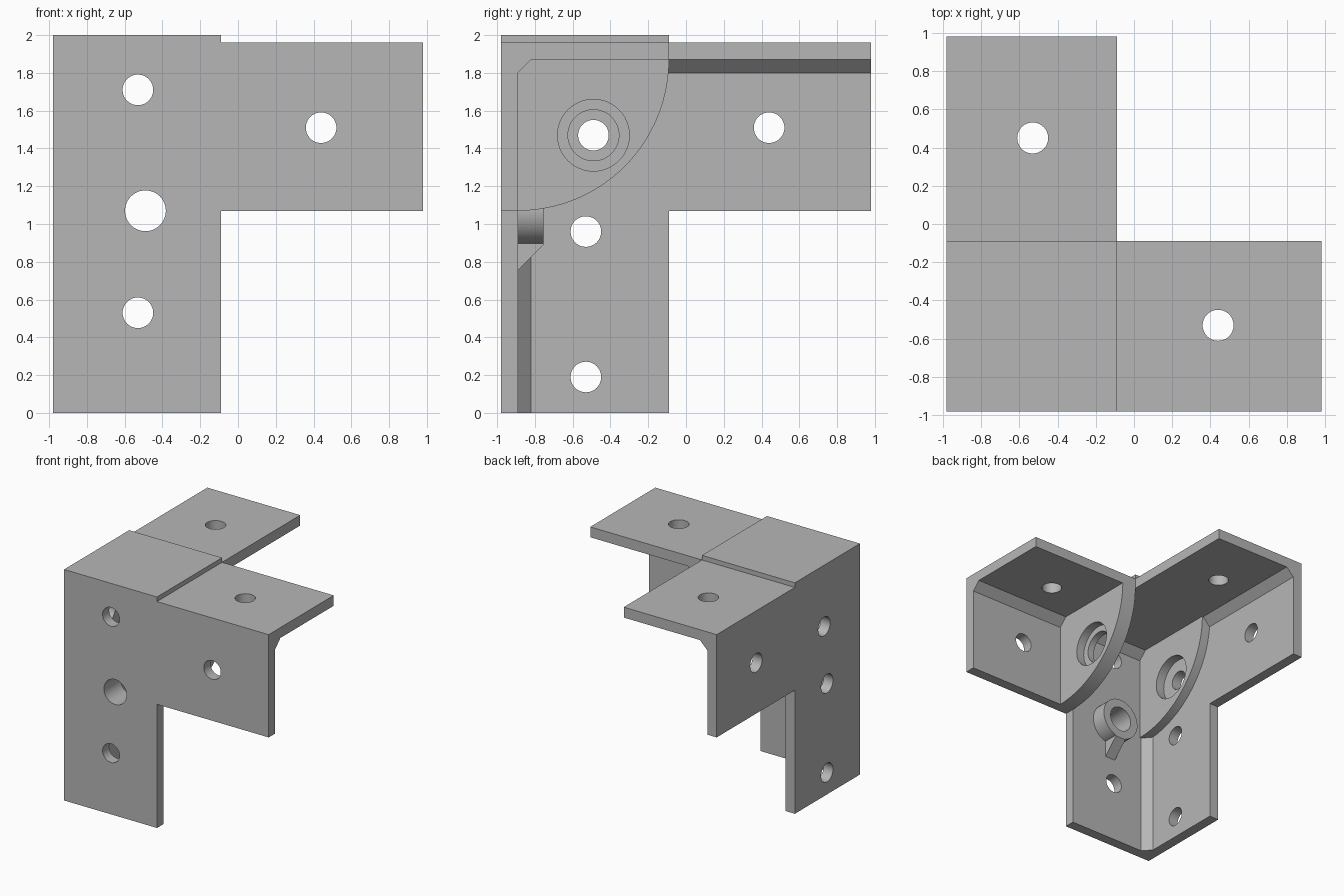
import bpy, bmesh, math

if "Cube" in bpy.data.objects:
    bpy.data.objects.remove(bpy.data.objects["Cube"])

# Single flat colour
GREY = (0.47, 0.47, 0.47, 1)
mat = bpy.data.materials.new("plain grey")
mat.use_nodes = True
mat.diffuse_color = GREY
mat.node_tree.nodes["Principled BSDF"].inputs["Base Color"].default_value = GREY

# Main levels: outer corner, inner wall face, column edge, far end of arms
OUT, INN, EDGE, END = -0.98, -0.89, -0.09, 0.98
ARM_LOW, UNDER, TOP, CAP = 1.07, 1.87, 1.96, 2.0
CHAMFER = 0.07
BOLT = 0.081


def prism(name, axis, profile, a, b):
    """Extrude a 2D profile from a to b along an axis."""
    def place(p, d):
        co = list(p)
        co.insert("xyz".index(axis), d)
        return co
    bm = bmesh.new()
    low = bm.faces.new([bm.verts.new(place(p, a)) for p in profile])
    top = bmesh.ops.extrude_face_region(bm, geom=[low])["geom"]
    for v in top:
        if isinstance(v, bmesh.types.BMVert):
            v.co["xyz".index(axis)] = b
    bmesh.ops.recalc_face_normals(bm, faces=bm.faces)
    mesh = bpy.data.meshes.new(name)
    bm.to_mesh(mesh)
    bm.free()
    mesh.materials.append(mat)
    obj = bpy.data.objects.new(name, mesh)
    bpy.context.collection.objects.link(obj)
    return obj


def arc(u, v, r, start=0, sweep=360, steps=48):
    n = steps if sweep == 360 else steps + 1
    angles = [math.radians(start + sweep * i / steps) for i in range(n)]
    return [(u + r * math.cos(t), v + r * math.sin(t)) for t in angles]


def select(obj):
    bpy.ops.object.select_all(action="DESELECT")
    obj.select_set(True)
    bpy.context.view_layer.objects.active = obj


def drill(obj, axis, u, v, r, a=-3, b=3):
    cutter = prism("drill", axis, arc(u, v, r), a, b)
    cutter.hide_render = True
    mod = obj.modifiers.new("hole", "BOOLEAN")
    mod.operation, mod.solver, mod.object = "DIFFERENCE", "EXACT", cutter
    select(obj)
    bpy.ops.object.modifier_apply(modifier=mod.name)
    bpy.data.objects.remove(cutter)


def wall(start):
    """Column with a side arm, seen flat on."""
    return [(start, 0), (EDGE, 0), (EDGE, ARM_LOW), (END, ARM_LOW),
            (END, UNDER), (start, UNDER)]


# Three plates meeting at the corner
front_plate = prism("front_plate", "y", wall(OUT), OUT, INN)
left_plate = prism("side_plate", "x", wall(INN), OUT, INN)
top_plate = prism("top_plate", "z", [(OUT, OUT), (END, OUT), (END, EDGE),
                  (EDGE, EDGE), (EDGE, END), (OUT, END)], UNDER, TOP)
corner_cap = prism("corner_cap", "z", [(OUT, OUT), (EDGE, OUT), (EDGE, EDGE),
                   (OUT, EDGE)], TOP, CAP)

# Bolt holes in the plates
for u, v in [(-0.53, 0.53), (-0.53, 1.71), (0.44, 1.51)]:
    drill(front_plate, "y", u, v, BOLT)
for u, v in [(-0.53, 0.19), (-0.53, 0.96), (0.44, 1.51)]:
    drill(left_plate, "x", u, v, BOLT)
for u, v in [(0.44, -0.53), (-0.53, 0.45)]:
    drill(top_plate, "z", u, v, BOLT)

# Chamfer strips along the inside corners
inner = INN + CHAMFER
prism("front_chamfer", "x", [(INN, UNDER), (inner, UNDER),
      (INN, UNDER - CHAMFER)], INN, END)
prism("side_chamfer", "y", [(INN, UNDER), (inner, UNDER),
      (INN, UNDER - CHAMFER)], INN, END)
prism("column_chamfer", "z", [(INN, INN), (inner, INN), (INN, inner)], 0, UNDER)

# Quarter-round gusset and matching pad, bored on one axis
quarter = [(INN, UNDER)] + arc(INN, UNDER, EDGE - INN, -90, 90, 32)
SHAFT = (-0.49, 1.47)
gusset = prism("gusset", "x", quarter, EDGE, 0.045)
drill(gusset, "x", *SHAFT, 0.135)
drill(gusset, "x", *SHAFT, 0.19, -0.03, 1)
pad = prism("bearing_pad", "x", quarter, INN, -0.81)
drill(pad, "x", *SHAFT, 0.19)
drill(left_plate, "x", *SHAFT, BOLT)

# Tubular boss with its support rib
BOSS = (-0.49, 1.07)
boss = prism("boss", "y", arc(*BOSS, 0.18), INN, -0.755)
for part in (boss, front_plate):
    drill(part, "y", *BOSS, 0.108)
prism("boss_rib", "x", [(INN, 0.755), (INN, 0.92), (-0.755, 0.92),
      (-0.755, 0.89)], BOSS[0] - 0.05, BOSS[0] + 0.05)

# Smooth bores, crisp edges
for obj in (front_plate, left_plate, top_plate, gusset, pad, boss):
    select(obj)
    bpy.ops.object.shade_smooth_by_angle(angle=math.radians(30))
